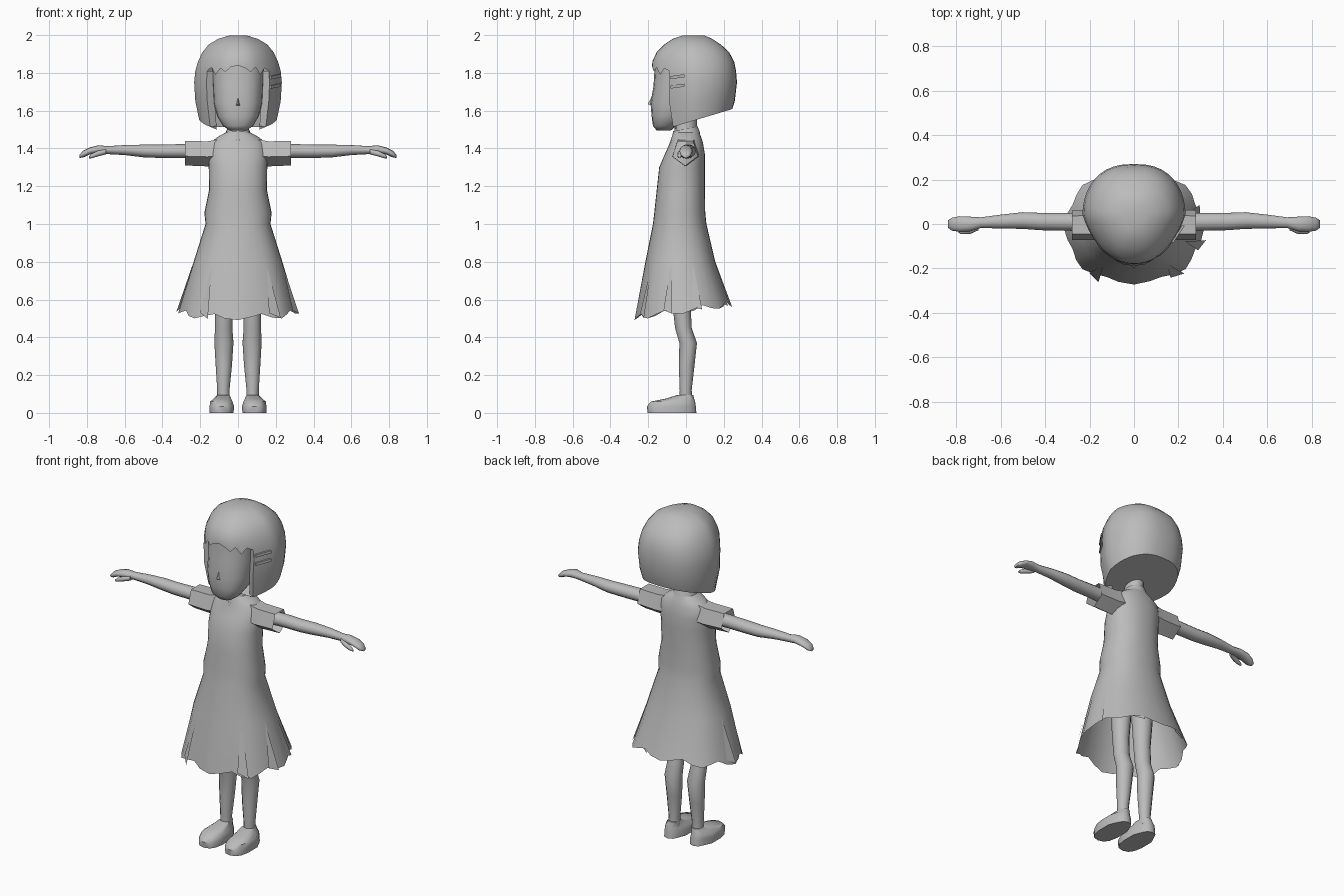
import bpy, bmesh, math
from mathutils import Vector

if "Cube" in bpy.data.objects:
    bpy.data.objects.remove(bpy.data.objects["Cube"])

grey = bpy.data.materials.new("plain_grey")
grey.diffuse_color = (0.5, 0.5, 0.5, 1)
grey.use_nodes = True
grey.node_tree.nodes["Principled BSDF"].inputs["Base Color"].default_value = grey.diffuse_color


def finish(name, bm, angle=40, mirror=False, normals=True):
    if normals:
        bmesh.ops.recalc_face_normals(bm, faces=bm.faces)
    me = bpy.data.meshes.new(name)
    bm.to_mesh(me)
    bm.free()
    me.materials.append(grey)
    ob = bpy.data.objects.new(name, me)
    bpy.context.collection.objects.link(ob)
    bpy.ops.object.select_all(action='DESELECT')
    ob.select_set(True)
    bpy.context.view_layer.objects.active = ob
    bpy.ops.object.shade_smooth_by_angle(angle=math.radians(angle))
    if mirror:
        ob.modifiers.new("mirror", 'MIRROR').use_mirror_merge = False
    return ob


def loft(rings, n=16, axis='z', power=1.0, start=True, end=True, turn=0.0):
    """Rings are (position, min1, max1, min2, max2) across the axis."""
    bm = bmesh.new()
    loops = []
    for p, a0, a1, b0, b1 in rings:
        loop = []
        for i in range(n):
            t = 2 * math.pi * i / n + turn
            s, c = math.sin(t), math.cos(t)
            a = (a0 + a1) / 2 + (a1 - a0) / 2 * math.copysign(abs(s) ** power, s)
            b = (b0 + b1) / 2 - (b1 - b0) / 2 * math.copysign(abs(c) ** power, c)
            loop.append(bm.verts.new((a, b, p) if axis == 'z' else (p, a, b)))
        loops.append(loop)
    for lo, hi in zip(loops, loops[1:]):
        for i in range(n):
            j = (i + 1) % n
            bm.faces.new((lo[i], lo[j], hi[j], hi[i]))
    if start:
        bm.faces.new(loops[0][::-1])
    if end:
        bm.faces.new(loops[-1])
    return bm, loops


# Head with a small nose
bm, _ = loft([(1.495, -.045, .045, -.155, -.08), (1.52, -.08, .08, -.175, -.05),
              (1.57, -.11, .11, -.182, .02), (1.64, -.13, .13, -.188, .1),
              (1.73, -.135, .135, -.172, .1), (1.85, -.14, .14, -.165, .1)], 20, power=.85)
finish("head", bm, 60)
bm = bmesh.new()
tip = bm.verts.new((0, -.203, 1.635))
base = [bm.verts.new(v) for v in ((-.015, -.18, 1.625), (.015, -.18, 1.625), (0, -.172, 1.69))]
for i in range(3):
    bm.faces.new((tip, base[i], base[(i + 1) % 3]))
finish("nose", bm, 60)

# Bobbed hair: egg-shaped rings, open over the face, closed underneath
N = 40
bm = bmesh.new()
loops = []
for z, w, y0, y1 in [(None, .205, -.15, .245), (1.65, .226, -.18, .258), (1.75, .232, -.18, .27),
                     (1.81, .226, -.18, .265), (1.86, .212, -.178, .255), (1.91, .188, -.155, .228),
                     (1.95, .155, -.115, .185), (1.98, .105, -.07, .14), (1.997, .05, -.02, .1)]:
    loop = []
    for i in range(N):
        t = 2 * math.pi * i / N
        s, c = math.sin(t), math.cos(t)
        x = w * math.copysign(abs(s) ** .8, s) * (1 - .25 * max(c, 0))
        y = (y0 + y1) / 2 - (y1 - y0) / 2 * c
        zz = 1.52 + (y + .05) * .3 if z is None else z
        loop.append(bm.verts.new((x, y, zz)))
    loops.append(loop)
F = 6  # half width of the face opening, in segments
for k, (lo, hi) in enumerate(zip(loops, loops[1:])):
    for i in range(N):
        if k > 2 or F <= i < N - F:
            j = (i + 1) % N
            bm.faces.new((lo[i], lo[j], hi[j], hi[i]))
bm.faces.new(loops[-1])
bm.faces.new(loops[0][F:N - F + 1][::-1])
# inward-turned front edges of the side locks
for side in (F, N - F):
    edge = [loops[k][side] for k in range(4)]
    inner = [bm.verts.new((v.co.x * .76, v.co.y + .02, v.co.z - (.015 if k == 0 else 0)))
             for k, v in enumerate(edge)]
    for k in range(3):
        bm.faces.new((edge[k], edge[k + 1], inner[k + 1], inner[k]))
# ragged fringe
for i in range(-F + 1, F):
    loops[3][i % N].co.z += (-.02, .015, -.005, .02)[i % 4] + (.05 if i == 0 else 0)
for v in [v for v in bm.verts if not v.link_faces]:
    bm.verts.remove(v)
finish("hair", bm, 45)

# Two hair clips on one side
for z in (1.78, 1.73):
    bm = bmesh.new()
    bmesh.ops.create_cube(bm, size=1)
    for v in bm.verts:
        v.co = Vector((v.co.x * .012 + .197 + v.co.y * .05, v.co.y * .075 - .045,
                       z + v.co.z * .016 + v.co.y * .01))
    finish("hair_clip", bm)

# Neck and collar
bm, _ = loft([(1.36, -.08, .08, -.085, .06), (1.43, -.065, .065, -.08, .06),
              (1.48, -.05, .05, -.06, .055), (1.58, -.05, .05, -.06, .06)], 12)
finish("neck", bm, 60)
bm, lp = loft([(1.465, -.072, .072, -.075, .075), (1.505, -.058, .058, -.068, .062)], 14,
              start=False, end=False)
for v in bm.verts:
    v.co.z += v.co.y * .2
finish("collar", bm)

# Dress: bodice and flared skirt with a ragged, pleated hem
n = 32
bm, lp = loft([(.54, -.305, .305, -.262, .235), (.80, -.235, .235, -.215, .155),
               (1.0, -.172, .172, -.175, .108), (1.06, -.178, .178, -.168, .102),
               (1.18, -.153, .153, -.155, .1), (1.3, -.155, .155, -.142, .1),
               (1.37, -.155, .155, -.112, .1), (1.43, -.145, .145, -.085, .09),
               (1.46, -.11, .11, -.075, .08), (1.485, -.065, .065, -.068, .07)],
              n, power=.9, start=False, end=False)
for i, v in enumerate(lp[0]):
    v.co.z += v.co.y * .14 + (-.012, .004, .018, -.004)[i % 4]
    f = (1.04, 1.0, .97, 1.01)[i % 4]
    v.co.x *= f
    v.co.y *= f
lp[-1][0].co = (0, -.09, 1.415)
lp[-2][0].co = (0, -.095, 1.405)
finish("dress", bm, 35)

# Pleat overlaps lying on the skirt
for t in (-150, -100, -35, 38, 75, 110, 155):
    a = math.radians(t)
    bm = bmesh.new()
    pts = [(1.015, 0, .8), (1.03, -.1, .56), (1.07, .1, .535)]
    vs = []
    for f, d, z in pts:
        k = (.8 - z) / .26
        s, c = math.sin(a + d), math.cos(a + d)
        y = -.03 - (.185 + .063 * k) * c * f
        vs.append(bm.verts.new(((.235 + .07 * k) * s * f, y, z + y * .14 * k)))
    bm.faces.new(vs)
    finish("skirt_pleat", bm)

# Five-sided sleeves, open at the cuff
bm, _ = loft([(.09, -.07, .075, 1.31, 1.465), (.16, -.075, .07, 1.305, 1.452),
              (.28, -.075, .065, 1.31, 1.452)], 5, 'x', start=False, end=False, turn=0)
finish("sleeve", bm, 30, True)

# Arms with tapering hands
bm, _ = loft([(.15, -.035, .045, 1.345, 1.42), (.3, -.03, .05, 1.35, 1.423),
              (.42, -.028, .05, 1.35, 1.42), (.5, -.022, .053, 1.353, 1.42),
              (.6, -.02, .042, 1.365, 1.418), (.69, -.018, .03, 1.37, 1.412),
              (.74, -.033, .033, 1.372, 1.417), (.785, -.035, .035, 1.368, 1.405),
              (.82, -.03, .028, 1.352, 1.388), (.838, -.016, .016, 1.35, 1.368)], 12, 'x')
finish("arm", bm, 60, True)
bm, _ = loft([(.70, -.028, -.002, 1.368, 1.398), (.74, -.046, -.015, 1.358, 1.388),
              (.775, -.046, -.024, 1.348, 1.372), (.79, -.04, -.03, 1.348, 1.358)], 8, 'x')
finish("thumb", bm, 60, True)

# Legs
bm, _ = loft([(.06, .043, .11, -.035, .035), (.12, .045, .11, -.033, .03),
              (.25, .032, .118, -.038, .045), (.37, .024, .125, -.035, .058),
              (.45, .03, .122, -.058, .03), (.56, .028, .122, -.07, .025),
              (.85, .01, .14, -.09, .05)], 12)
finish("leg", bm, 60, True)

# Shoes, wide toe and low heel
bm, lp = loft([(0, .022, .152, -.203, .055), (.035, .02, .152, -.207, .052),
               (.06, .028, .148, -.185, .048), (.075, .035, .13, -.11, .043),
               (.095, .038, .116, -.045, .038)], 14, power=.75)
for v in bm.verts:
    if v.co.y > -.03:  # narrower heel
        v.co.x = .08 + (v.co.x - .08) * .8
finish("shoe", bm, 45, True)
